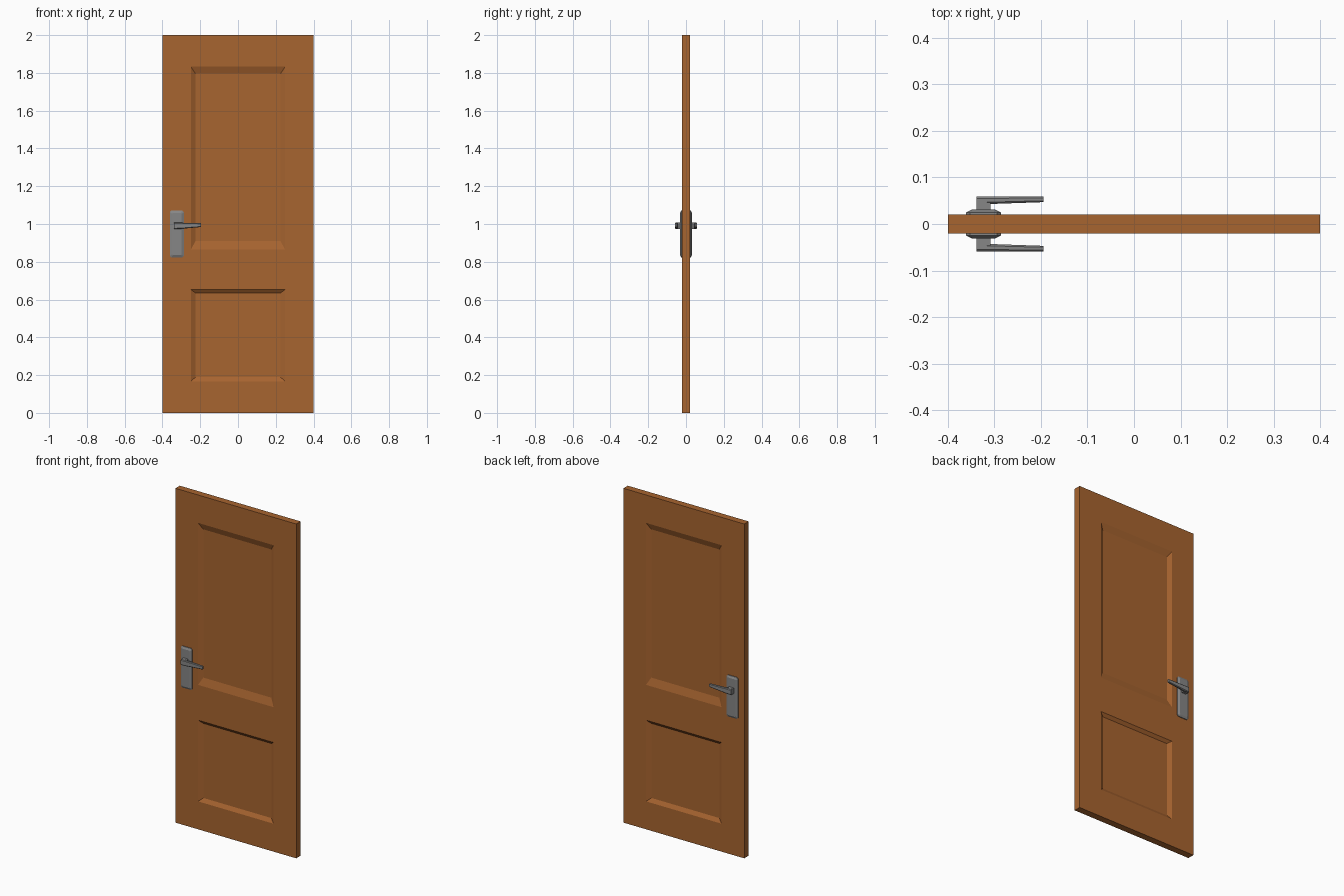
import bpy, bmesh, math

if "Cube" in bpy.data.objects:
    bpy.data.objects.remove(bpy.data.objects["Cube"])

T = 0.0205      # half thickness of the door
DEPTH = 0.014   # depth of the recessed panels


def material(name, rgb):
    m = bpy.data.materials.new(name)
    m.diffuse_color = (*rgb, 1)
    m.use_nodes = True
    m.node_tree.nodes["Principled BSDF"].inputs["Base Color"].default_value = m.diffuse_color
    return m


WOOD = material("warm brown wood", (0.39, 0.128, 0.029))
METAL = material("grey metal", (0.24, 0.24, 0.24))


def finish(bm, name, mat):
    """Make an object from the front half, mirrored across y = 0."""
    bmesh.ops.recalc_face_normals(bm, faces=bm.faces)
    me = bpy.data.meshes.new(name)
    bm.to_mesh(me)
    bm.free()
    me.materials.append(mat)
    ob = bpy.data.objects.new(name, me)
    bpy.context.collection.objects.link(ob)
    mod = ob.modifiers.new("both_sides", 'MIRROR')
    mod.use_axis = (False, True, False)
    mod.merge_threshold = 0.0001
    return ob


def loft(bm, rings, cap_start=True, cap_end=True):
    loops = [[bm.verts.new(p) for p in r] for r in rings]
    n = len(loops[0])
    for a, b in zip(loops, loops[1:]):
        for i in range(n):
            j = (i + 1) % n
            bm.faces.new((a[i], a[j], b[j], b[i]))
    if cap_start:
        bm.faces.new(loops[0])
    if cap_end:
        bm.faces.new(loops[-1])


def rect(x0, x1, z0, z1, y):
    return [(x0, y, z0), (x1, y, z0), (x1, y, z1), (x0, y, z1)]


# Door leaf: grid of stiles and rails, with two sloped recessed panels
bm = bmesh.new()
xs = [-0.4, -0.25, 0.25, 0.4]
zs = [0, 0.167, 0.653, 0.864, 1.833, 2.0]
insets = {1: (0.022, 0.018), 3: (0.045, 0.037)}  # row: bottom, top slope
SIDE = 0.025
for i in range(3):
    for k in range(5):
        outer = rect(xs[i], xs[i + 1], zs[k], zs[k + 1], -T)
        if i == 1 and k in insets:
            lo, hi = insets[k]
            inner = rect(xs[i] + SIDE, xs[i + 1] - SIDE,
                         zs[k] + lo, zs[k + 1] - hi, -T + DEPTH)
            loft(bm, [outer, inner], cap_start=False)
        else:
            bm.faces.new([bm.verts.new(p) for p in outer])
bmesh.ops.remove_doubles(bm, verts=bm.verts, dist=1e-5)
# Outer edges run back to the middle plane
rim = [e for e in bm.edges if e.is_boundary]
new = bmesh.ops.extrude_edge_only(bm, edges=rim)["geom"]
for v in new:
    if isinstance(v, bmesh.types.BMVert):
        v.co.y = 0
finish(bm, "door_leaf", WOOD)


# Back plate: thin block with cut corners and a sloped rim
def plate_ring(inset, y, c=0.008):
    x0, x1 = -0.361 + inset, -0.286 - inset
    z0, z1 = 0.823 + inset, 1.071 - inset
    return [(x0 + c, y, z0), (x1 - c, y, z0), (x1, y, z0 + c), (x1, y, z1 - c),
            (x1 - c, y, z1), (x0 + c, y, z1), (x0, y, z1 - c), (x0, y, z0 + c)]


bm = bmesh.new()
loft(bm, [plate_ring(0, -T), plate_ring(0, -0.025),
          plate_ring(0.012, -0.031, 0.004)])
finish(bm, "handle_plate", METAL)

# Spindle between plate and lever
bm = bmesh.new()
loft(bm, [rect(-0.338, -0.308, 0.973, 1.007, y) for y in (-0.029, -0.046)])
finish(bm, "handle_spindle", METAL)


# Lever: chamfered bar tapering towards the tip
def lever_ring(x, y0, y1, z0, z1, c):
    return [(x, y0 + c, z0), (x, y1 - c, z0), (x, y1, z0 + c), (x, y1, z1 - c),
            (x, y1 - c, z1), (x, y0 + c, z1), (x, y0, z1 - c), (x, y0, z0 + c)]


bm = bmesh.new()
loft(bm, [lever_ring(-0.338, -0.059, -0.042, 0.973, 1.007, 0.004),
          lever_ring(-0.308, -0.059, -0.043, 0.974, 1.007, 0.004),
          lever_ring(-0.195, -0.059, -0.047, 0.984, 1.004, 0.003)])
finish(bm, "handle_lever", METAL)
